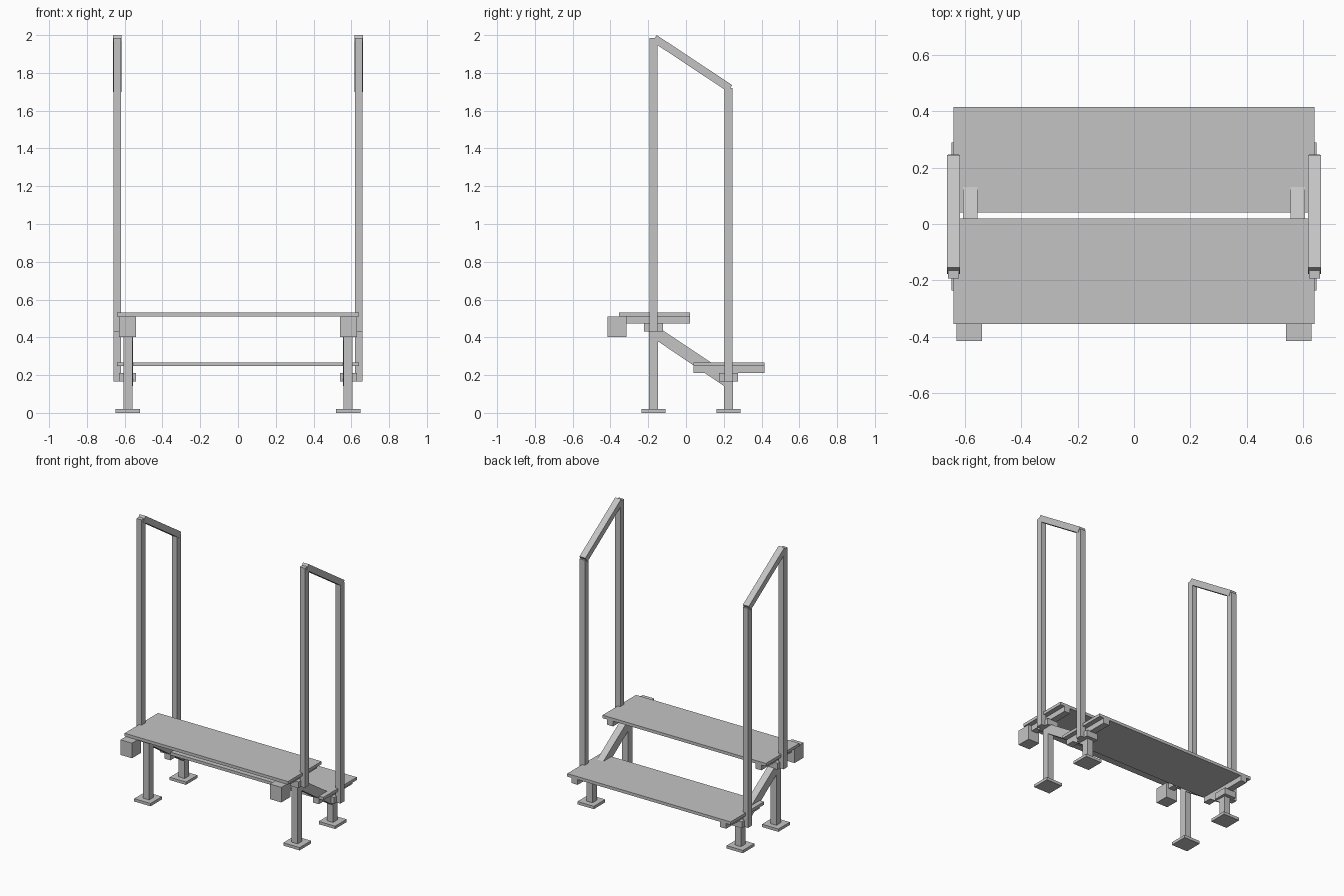
import bpy
import bmesh

cube = bpy.data.objects.get("Cube")
if cube:
    bpy.data.objects.remove(cube, do_unlink=True)

GREY = (0.55, 0.55, 0.55, 1.0)
steel = bpy.data.materials.new("grey_steel")
steel.use_nodes = True
steel.diffuse_color = GREY
steel.node_tree.nodes["Principled BSDF"].inputs["Base Color"].default_value = GREY


def prism(name, x0, x1, profile):
    """Extrude a closed (y, z) profile from x0 to x1."""
    bm = bmesh.new()
    face = bm.faces.new([bm.verts.new((x0, y, z)) for y, z in profile])
    out = bmesh.ops.extrude_face_region(bm, geom=[face])
    moved = [v for v in out["geom"] if isinstance(v, bmesh.types.BMVert)]
    bmesh.ops.translate(bm, verts=moved, vec=(x1 - x0, 0, 0))
    bmesh.ops.recalc_face_normals(bm, faces=bm.faces)
    mesh = bpy.data.meshes.new(name)
    bm.to_mesh(mesh)
    bm.free()
    mesh.materials.append(steel)
    obj = bpy.data.objects.new(name, mesh)
    bpy.context.collection.objects.link(obj)
    return obj


def box(name, x0, x1, y0, y1, z0, z1):
    return prism(name, x0, x1, [(y0, z0), (y1, z0), (y1, z1), (y0, z1)])


# Each step: name, tread y range, leg centre y, leg top z, post top z
steps = [
    ("upper", -0.355, 0.02, -0.172, 0.43, 1.985),
    ("lower", 0.04, 0.415, 0.225, 0.167, 1.72),
]

for step, y0, y1, leg_y, leg_top, post_top in steps:
    # Flat tread plate
    tread_z = leg_top + 0.08
    box(step + "_tread", -0.64, 0.64, y0, y1, tread_z, tread_z + 0.021)

    for side, s in (("left", 1), ("right", -1)):
        tag = f"{step}_{side}_"
        # Foot plate, leg and the bracket tying leg to post
        box(tag + "foot_plate", s * 0.52, s * 0.648, leg_y - 0.064, leg_y + 0.064, 0, 0.02)
        box(tag + "leg", s * 0.558, s * 0.605, leg_y - 0.025, leg_y + 0.025, 0.02, leg_top)
        box(tag + "bracket", s * 0.54, s * 0.63, leg_y - 0.05, leg_y + 0.05, leg_top, leg_top + 0.045)
        # Bearer under the tread
        box(tag + "bearer", s * 0.558, s * 0.605, y0, y1, leg_top + 0.043, tread_z)
        # Tall handrail post
        box(tag + "post", s * 0.62, s * 0.66, leg_y - 0.022, leg_y + 0.022, leg_top, post_top)

for side, s in (("left", 1), ("right", -1)):
    # Sloping handrail with square-cut ends
    prism(side + "_handrail", s * 0.617, s * 0.663,
          [(-0.155, 2.0), (0.245, 1.735), (0.222, 1.70), (-0.178, 1.965)])
    # Diagonal brace between the legs
    prism(side + "_brace", s * 0.556, s * 0.606,
          [(-0.15, 0.38), (-0.15, 0.435), (-0.12, 0.435), (0.2, 0.222), (0.2, 0.143)])
    # Mounting block under the front edge
    box(side + "_front_block", s * 0.54, s * 0.63, -0.415, -0.315, 0.403, 0.51)
